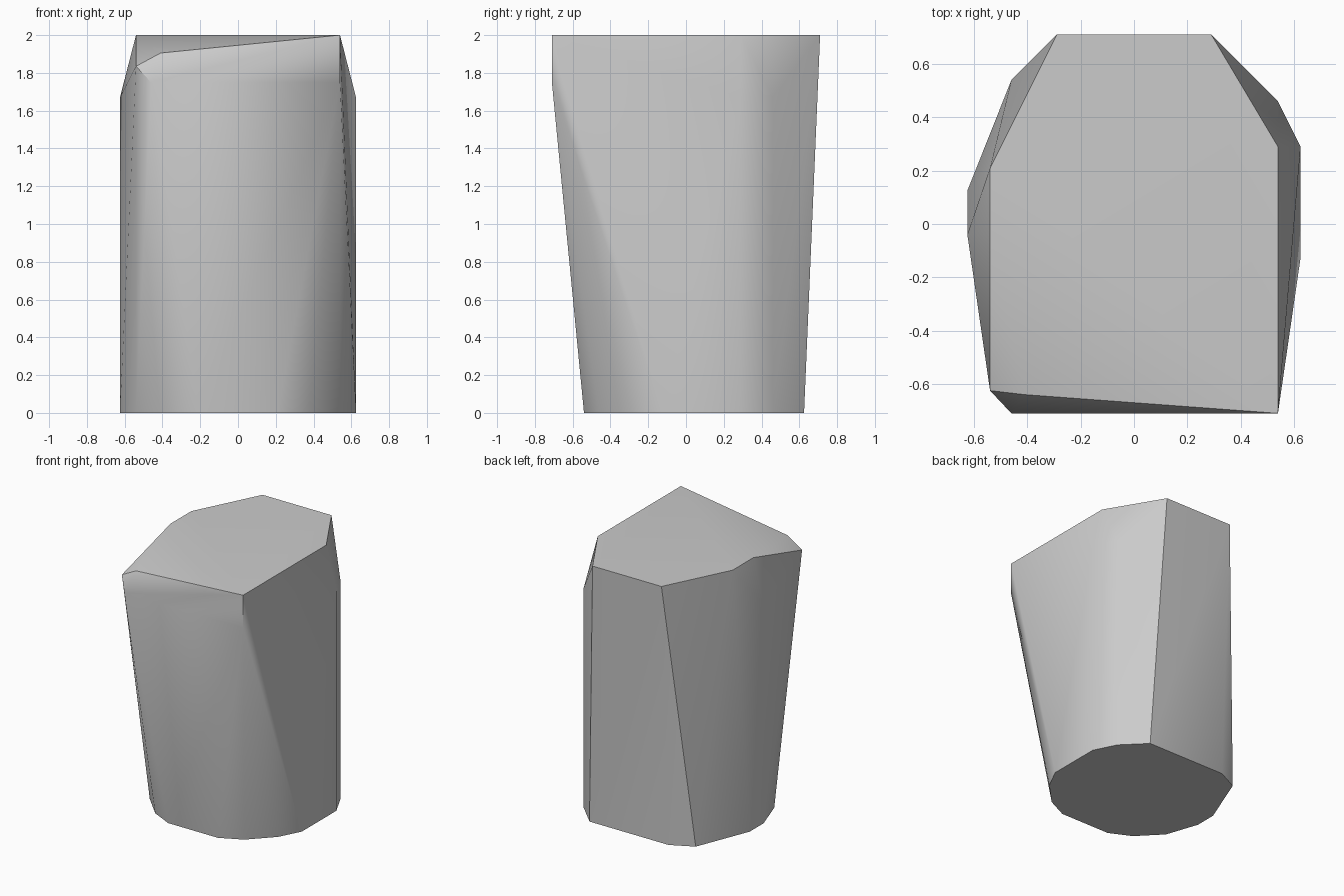
import bpy
import bmesh
import math

cube = bpy.data.objects.get("Cube")
if cube:
    bpy.data.objects.remove(cube, do_unlink=True)

# Plain grey stone
grey = bpy.data.materials.new("stone_grey")
grey.use_nodes = True
color = (0.6, 0.6, 0.6, 1.0)
grey.diffuse_color = color
grey.node_tree.nodes["Principled BSDF"].inputs["Base Color"].default_value = color

# Outline of the foot, counter-clockwise, lying on the ground
foot = [(-.21, -.54), (.21, -.54), (.375, -.46), (.54, -.29), (.625, -.125),
        (.625, .29), (.54, .46), (.375, .625), (-.29, .625), (-.46, .54),
        (-.625, .125), (-.625, -.04), (-.54, -.29), (-.375, -.46)]

# Outline of the flat top
crown = [(.54, -.71), (.54, .29), (.29, .71), (-.29, .71), (-.54, .21), (-.54, -.04)]

# Shoulders on both sides and the chipped front corner
shoulders = [(.625, .29, 1.67), (.54, .46, 1.67), (-.625, -.04, 1.67)]
chipped_corner = [(-.54, -.625, 1.835), (-.41, -.64, 1.905),
                  (-.46, -.71, 1.75), (.54, -.71, 1.75)]

points = [(x, y, 0) for x, y in foot] + [(x, y, 2) for x, y in crown]
points += shoulders + chipped_corner

# Wrap the outlines in one faceted skin
bm = bmesh.new()
for p in points:
    bm.verts.new(p)
bmesh.ops.convex_hull(bm, input=bm.verts)
bmesh.ops.dissolve_limit(bm, angle_limit=math.radians(0.5), verts=bm.verts, edges=bm.edges)
bmesh.ops.recalc_face_normals(bm, faces=bm.faces)
mesh = bpy.data.meshes.new("stone_block")
bm.to_mesh(mesh)
bm.free()
mesh.materials.append(grey)

block = bpy.data.objects.new("stone_block", mesh)
bpy.context.collection.objects.link(block)

# Soft facets with sharp rims
bpy.ops.object.select_all(action="DESELECT")
block.select_set(True)
bpy.context.view_layer.objects.active = block
bpy.ops.object.shade_smooth_by_angle(angle=math.radians(30))
